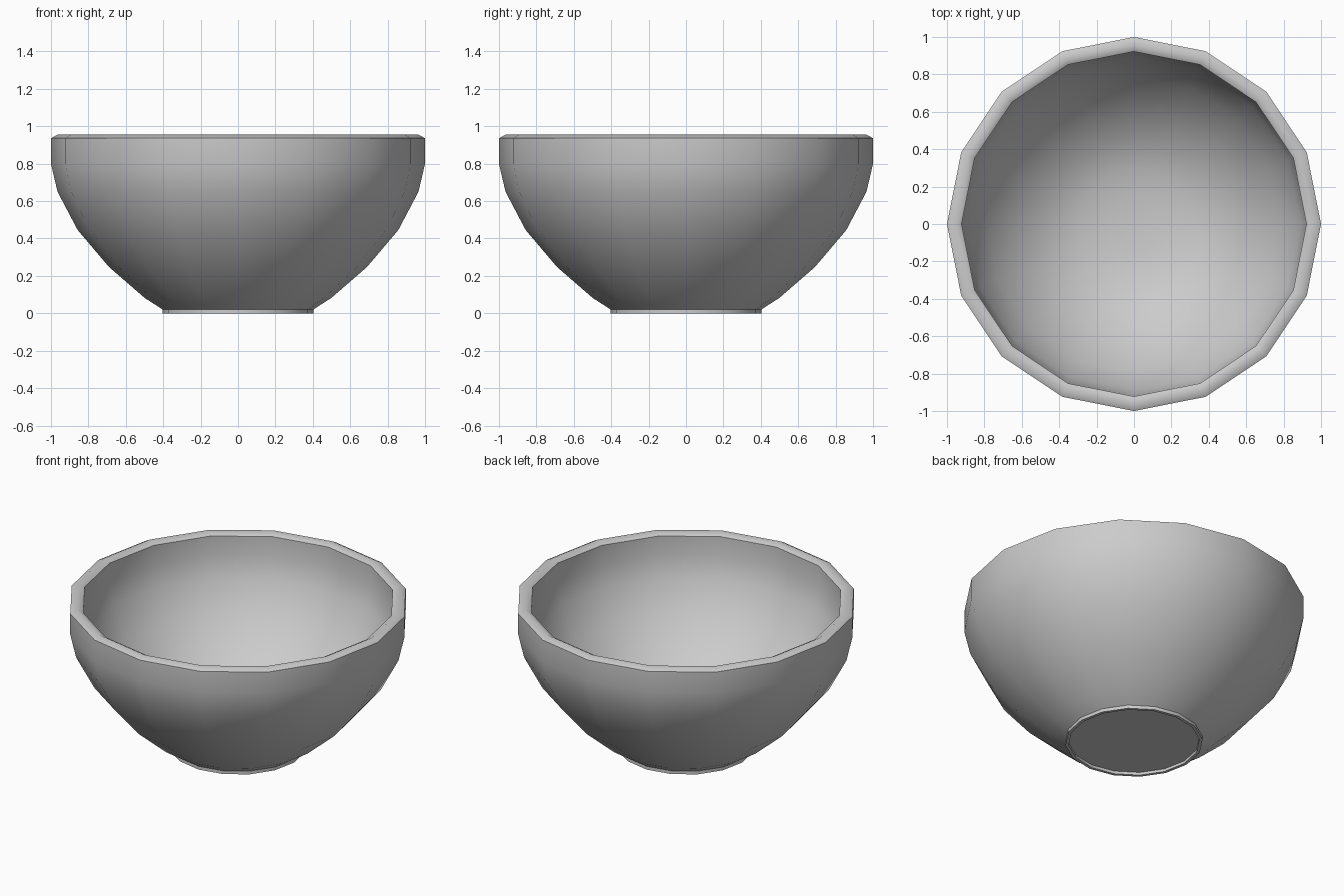
import bpy, bmesh, math

if "Cube" in bpy.data.objects:
    bpy.data.objects.remove(bpy.data.objects["Cube"])

SIDES = 16

# Half profile (radius, height): underside recess, foot, outer wall, rim, inner wall, floor
profile = [
    (0, 0.018), (0.385, 0.018), (0.385, 0), (0.404, 0), (0.404, 0.021),
    (0.5, 0.083), (0.69, 0.248), (0.857, 0.445), (0.965, 0.65),
    (1.0, 0.8), (1.0, 0.936), (0.962, 0.957), (0.922, 0.935),
    (0.922, 0.81), (0.89, 0.675), (0.79, 0.488), (0.633, 0.315),
    (0.455, 0.19), (0.3, 0.135), (0.15, 0.115), (0, 0.11),
]
# Rings that stay crisp: recess, foot and both rim edges
crisp = [profile[i] for i in (1, 2, 3, 4, 10, 12)]

# Spin the profile around z into a closed shell
bm = bmesh.new()
verts = [bm.verts.new((r, 0, z)) for r, z in profile]
edges = [bm.edges.new(pair) for pair in zip(verts, verts[1:])]
bmesh.ops.spin(bm, geom=verts + edges, cent=(0, 0, 0), axis=(0, 0, 1),
               angle=math.tau, steps=SIDES, use_merge=False)
bmesh.ops.remove_doubles(bm, verts=bm.verts[:], dist=0.0005)
bmesh.ops.recalc_face_normals(bm, faces=bm.faces[:])

# Smooth walls, crisp rings
for f in bm.faces:
    f.smooth = True


def on_ring(v, ring):
    return abs(v.co.xy.length - ring[0]) < 0.002 and abs(v.co.z - ring[1]) < 0.002


for e in bm.edges:
    if any(all(on_ring(v, ring) for v in e.verts) for ring in crisp):
        e.smooth = False

mesh = bpy.data.meshes.new("bowl")
bm.to_mesh(mesh)
bm.free()
bowl = bpy.data.objects.new("bowl", mesh)
bpy.context.collection.objects.link(bowl)
